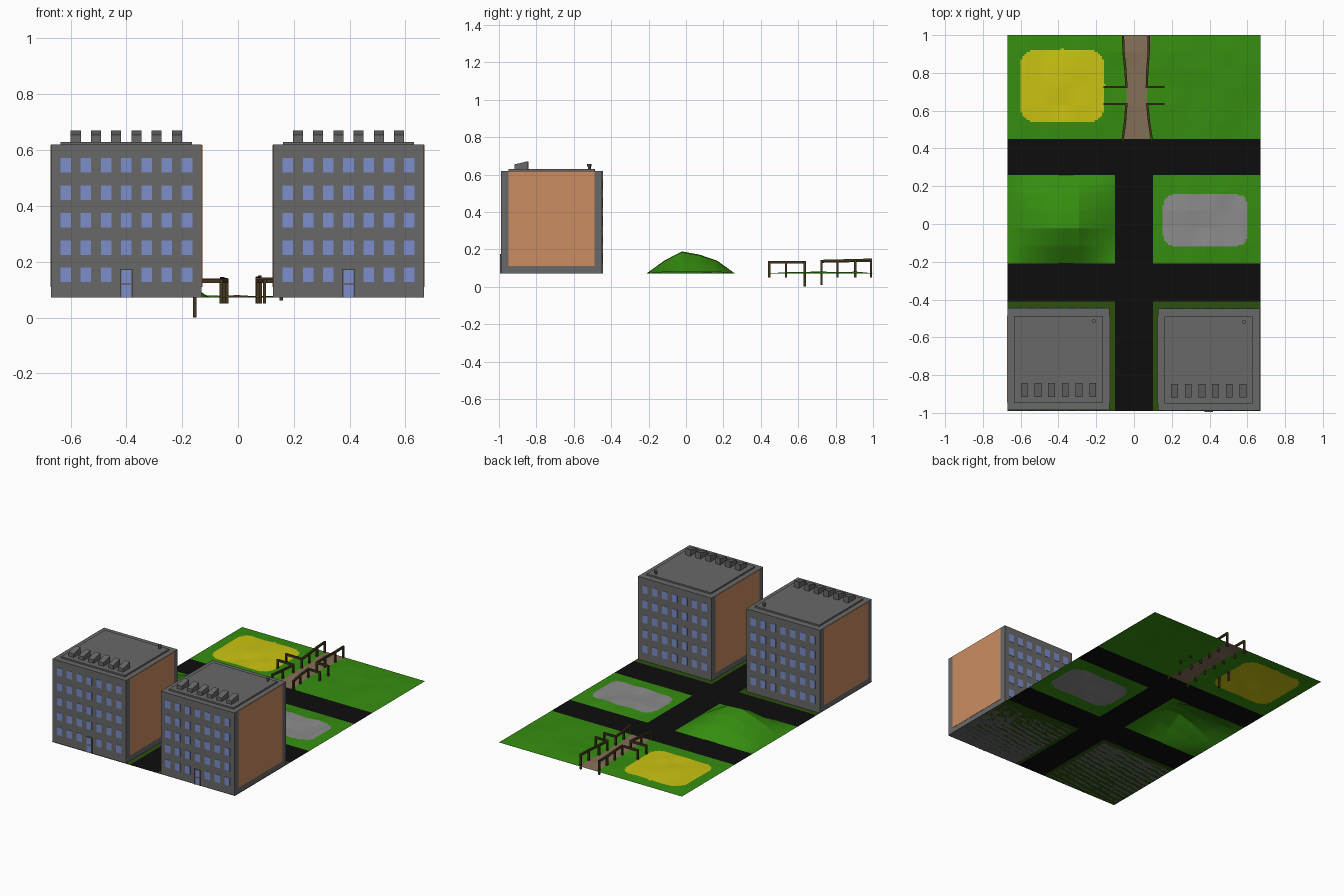
import bpy, bmesh, math, random
from mathutils import Vector, Matrix

if "Cube" in bpy.data.objects:
    bpy.data.objects.remove(bpy.data.objects["Cube"])

random.seed(4)
Z0 = 0.072  # street level


def material(name, r, g, b):
    m = bpy.data.materials.new(name)
    m.diffuse_color = (r, g, b, 1)
    m.use_nodes = True
    m.node_tree.nodes["Principled BSDF"].inputs["Base Color"].default_value = m.diffuse_color
    return m


WALL = material("wall grey", .14, .14, .14)
TAN = material("tan panel", .60, .27, .12)
GLASS = material("window blue", .20, .27, .60)
GRASS = material("grass green", .036, .27, .005)
DARK = material("dark grass", .025, .08, .004)
ROAD = material("asphalt black", .004, .004, .004)
SAND = material("sand yellow", .60, .55, .006)
STONE = material("stone grey", .26, .26, .26)
PATH = material("path brown", .23, .16, .095)
WOOD = material("dark wood", .06, .038, .014)


def finish(name, bm, *mats):
    me = bpy.data.meshes.new(name)
    bm.to_mesh(me)
    bm.free()
    for m in mats:
        me.materials.append(m)
    ob = bpy.data.objects.new(name, me)
    bpy.context.collection.objects.link(ob)
    return ob


def box(bm, x0, x1, y0, y1, z0, z1):
    mat = Matrix.Translation(((x0 + x1) / 2, (y0 + y1) / 2, (z0 + z1) / 2)) \
        @ Matrix.Diagonal((x1 - x0, y1 - y0, z1 - z0, 1))
    return bmesh.ops.create_cube(bm, size=1, matrix=mat)["verts"]


def beam(bm, a, b, w):
    a, b = Vector(a), Vector(b)
    d = b - a
    mat = Matrix.Translation((a + b) / 2) @ d.to_track_quat('X', 'Z').to_matrix().to_4x4() \
        @ Matrix.Diagonal((d.length + w * .8, w, w, 1))
    bmesh.ops.create_cube(bm, size=1, matrix=mat)


# ---- ground sheet: height lattices for each block, colour by region ----
def lattice(x0, x1, y0, y1, nx, ny, value):
    h = [[value(i, j) if 0 < j < ny and 0 < i < nx else 0 for j in range(ny + 1)]
         for i in range(nx + 1)]

    def height(x, y):
        u, v = (x - x0) / (x1 - x0) * nx, (y - y0) / (y1 - y0) * ny
        if not (0 <= u <= nx and 0 <= v <= ny):
            return 0
        i, j = min(int(u), nx - 1), min(int(v), ny - 1)
        u, v = u - i, v - j
        return (h[i][j] * (1 - u) + h[i + 1][j] * u) * (1 - v) \
            + (h[i][j + 1] * (1 - u) + h[i + 1][j + 1] * u) * v
    return height


hill_x = (0, .42, .75, 1, .95, .5, 0)
hill_y = (0, .068, .117, .10, .068, 0)
blocks = [
    lattice(-.67, -.10, -.21, .26, 6, 5, lambda i, j: hill_x[i] * hill_y[j]),
    lattice(.095, .67, -.21, .26, 6, 5, lambda i, j: random.uniform(0, .012)),
    lattice(-.67, .67, .45, 1.0, 14, 6, lambda i, j: random.uniform(0, .009)),
]


def rounded(x, y, cx, cy, rx, ry):
    return abs((x - cx) / rx) ** 5 + abs((y - cy) / ry) ** 5 < 1


def path_edges(y):
    t = ((y - .7) / .28) ** 2
    return -.038 - .018 * t, .07 + .018 * t


def region(x, y):
    if y > .445:
        lo, hi = path_edges(y)
        if lo < x < hi:
            return 3
        return 2 if rounded(x, y, -.38, .73, .225, .195) else 0
    if y > .26 or -.10 < x < .095 or -.41 < y < -.21:
        return 1
    if y < -.41:
        return 5
    return 4 if rounded(x, y, .378, .02, .225, .145) else 0


bm = bmesh.new()
NX, NY = 134, 199
bmesh.ops.create_grid(bm, x_segments=NX, y_segments=NY, size=1)
for v in bm.verts:
    x, y = v.co.x * .67, .005 + v.co.y * .995
    v.co = (x, y, Z0 + max(f(x, y) for f in blocks))
for f in bm.faces:
    c = f.calc_center_median()
    f.material_index = region(c.x, c.y)
finish("ground", bm, GRASS, ROAD, SAND, PATH, STONE, DARK)


# ---- apartment blocks ----
def apartment(side, cx, cy):
    H, top = .27, .62
    # walls and roof slab
    bm = bmesh.new()
    box(bm, cx - H, cx + H, cy - H, cy + H, Z0, top)
    box(bm, cx - .235, cx + .235, cy - .232, cy + .228, top, top + .01)
    finish(side + "_walls", bm, WALL)

    # tan panels on both sides
    bm = bmesh.new()
    for s in (-1, 1):
        e = cx + s * H
        box(bm, e - .002, e + .002, cy - .23, cy + .23, .11, top - .002)
    finish(side + "_side_panels", bm, TAN)

    # windows front and back, with the door in the front middle
    bm = bmesh.new()
    for s in (-1, 1):
        e = cy + s * H
        for i in range(7):
            for j in range(5):
                if s < 0 and i == 3 and j == 0:
                    continue
                x, z = cx + (i - 3) * .0725, .153 + j * .0982
                box(bm, x - .019, x + .019, e - .002, e + .002, z - .026, z + .026)
    e = cy - H
    box(bm, cx - .017, cx + .017, e - .003, e, Z0, .117)
    box(bm, cx - .017, cx + .017, e - .003, e, .125, .170)
    finish(side + "_windows", bm, GLASS)

    # door frame
    bm = bmesh.new()
    for x in (-.0195, .0195):
        box(bm, cx + x - .0025, cx + x + .0025, e - .006, e, Z0, .175)
    box(bm, cx - .022, cx + .022, e - .006, e, .170, .175)
    box(bm, cx - .017, cx + .017, e - .004, e, .117, .125)
    finish(side + "_door_frame", bm, WALL)

    # slanted roof vents, low towards the front
    bm = bmesh.new()
    for i in range(6):
        x = cx + (i - 2.5) * .0725
        for v in box(bm, x - .018, x + .018, cy - .2, cy - .128, top, .671):
            if v.co.z > .65 and v.co.y < cy - .15:
                v.co.z = .654
    # small chimney with cap
    for r, z0, z1 in ((.007, top, .648), (.011, .643, .655)):
        bmesh.ops.create_cone(bm, cap_ends=True, segments=8, radius1=r, radius2=r, depth=z1 - z0,
                              matrix=Matrix.Translation((cx + .187, cy + .2, (z0 + z1) / 2)))
    finish(side + "_roof_vents", bm, WALL)


apartment("left", -.40, -.715)
apartment("right", .396, -.718)


# ---- wooden railings along the path ----
def railing(name, pts, z, rise, outer, outer_bottom):
    bm = bmesh.new()
    tops = [Vector((x, y, z + rise * (y - .72))) for x, y in pts]
    for a, b in zip(tops, tops[1:]):
        beam(bm, a, b, .012)
    for i, p in enumerate(tops):
        beam(bm, p, (p.x, p.y, outer_bottom + .005 if i == outer else .055), .011)
    finish(name, bm, WOOD)


railing("left_front_railing", [(-.155, .635), (-.04, .635), (-.048, .535), (-.06, .445)],
        .130, 0, 0, 0)
railing("left_back_railing", [(-.155, .725), (-.04, .725), (-.045, .81), (-.055, .905), (-.058, .99)],
        .134, .02, 0, .01)
railing("right_front_railing", [(.155, .635), (.07, .635), (.08, .535), (.095, .445)],
        .131, 0, 0, .06)
railing("right_back_railing", [(.155, .725), (.068, .725), (.07, .81), (.078, .905), (.078, .99)],
        .138, .025, 0, .06)
